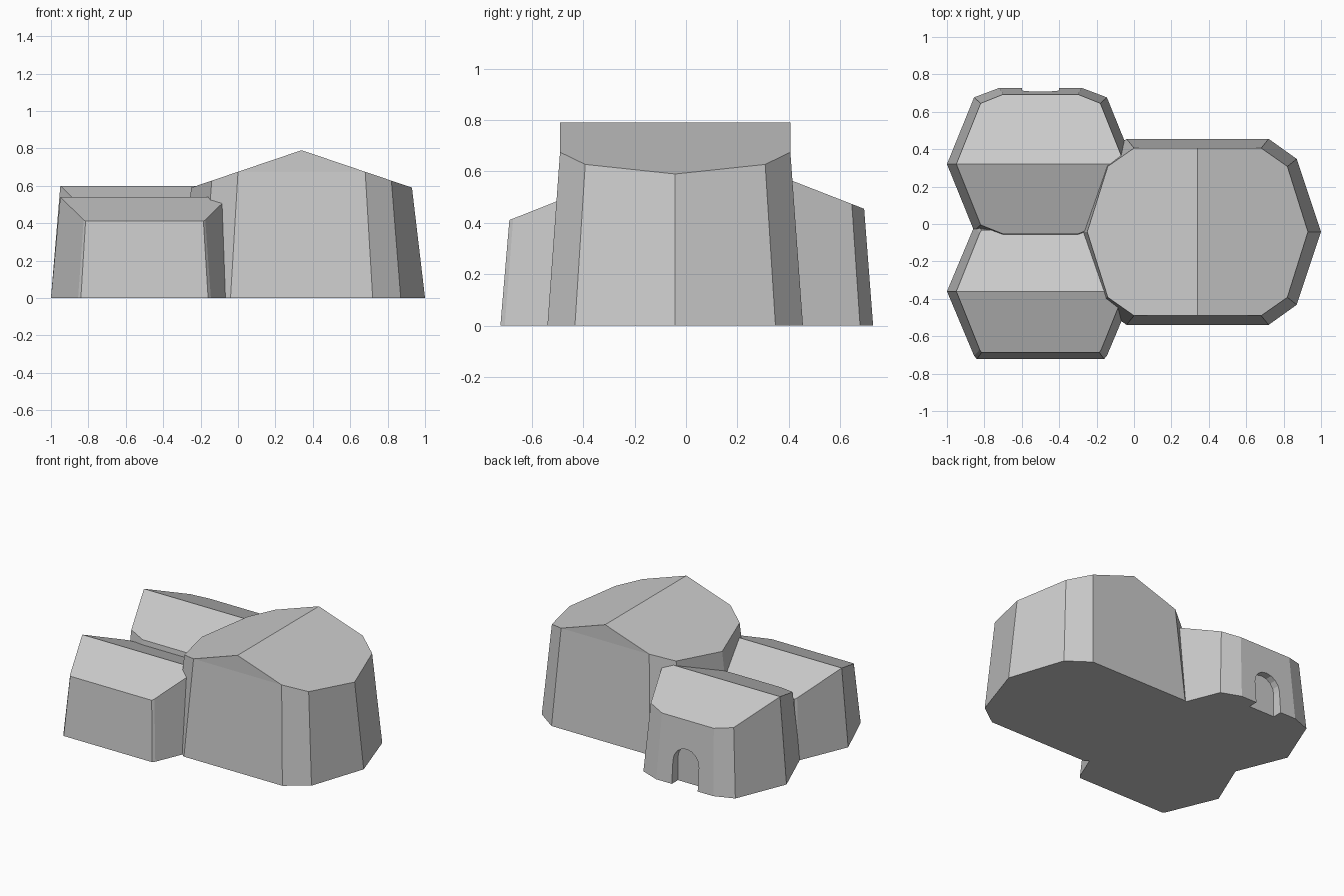
import bpy, bmesh, math

if "Cube" in bpy.data.objects:
    bpy.data.objects.remove(bpy.data.objects["Cube"])


def mirror_loop(q):
    """Mirror a quarter outline (starting on the x axis) into a full loop."""
    return (q + [(-x, y) for x, y in reversed(q)]
            + [(-x, -y) for x, y in q[1:]]
            + [(x, -y) for x, y in reversed(q[1:])])


def make_object(name, bm):
    bmesh.ops.recalc_face_normals(bm, faces=bm.faces)
    me = bpy.data.meshes.new(name)
    bm.to_mesh(me)
    bm.free()
    ob = bpy.data.objects.new(name, me)
    bpy.context.collection.objects.link(ob)
    return ob


def block(name, centre, base_q, roof_q, ridge_z, slope, ridge_axis):
    """Tapered many-sided block with a two-pitch roof."""
    cx, cy = centre
    base, roof = mirror_loop(base_q), mirror_loop(roof_q)
    n, k = len(base), len(base_q)
    bm = bmesh.new()
    lo = [bm.verts.new((cx + x, cy + y, 0)) for x, y in base]
    hi = [bm.verts.new((cx + x, cy + y,
          ridge_z - slope * abs(y if ridge_axis == 'X' else x))) for x, y in roof]
    bm.faces.new(lo[::-1])
    for i in range(n):
        j = (i + 1) % n
        bm.faces.new((lo[i], lo[j], hi[j], hi[i]))
    if ridge_axis == 'X':
        bm.faces.new(hi[:n // 2 + 1])
        bm.faces.new(hi[n // 2:] + hi[:1])
    else:
        # gable triangles above the long walls
        ye = roof_q[-1][1]
        a = bm.verts.new((cx, cy + ye, ridge_z))
        b = bm.verts.new((cx, cy - ye, ridge_z))
        s = k - 1 + n // 2
        bm.faces.new((hi[k - 1], hi[k], a))
        bm.faces.new((hi[s], hi[s + 1], b))
        bm.faces.new([a] + hi[k:s + 1] + [b])
        bm.faces.new([b] + hi[s + 1:] + hi[:k] + [a])
    return make_object(name, bm)


def boolean(target, other, op):
    m = target.modifiers.new(op.lower(), 'BOOLEAN')
    m.operation, m.solver, m.object = op, 'EXACT', other
    bpy.context.view_layer.objects.active = target
    bpy.ops.object.modifier_apply(modifier=m.name)
    bpy.data.objects.remove(other, do_unlink=True)


# main hall, ridge running front to back
hall = block("house_walls_and_roofs", (0.34, -0.042),
             [(0.66, 0), (0.53, 0.39), (0.38, 0.497)],
             [(0.59, 0), (0.48, 0.35), (0.34, 0.448)], 0.79, 0.339, 'Y')

# two side rooms, ridges running left to right
front_room = block("front_room", (-0.5, -0.36),
                   [(0.5, 0), (0.355, 0.345), (0.34, 0.362)],
                   [(0.45, 0), (0.325, 0.312), (0.315, 0.327)], 0.54, 0.395, 'X')
back_room = block("back_room", (-0.5, 0.32),
                  [(0.5, 0), (0.355, 0.357), (0.22, 0.408)],
                  [(0.45, 0), (0.32, 0.325), (0.2, 0.373)], 0.6, 0.39, 'X')

boolean(hall, front_room, 'UNION')
boolean(hall, back_room, 'UNION')

# arched doorway niche in the back wall
bm = bmesh.new()
arch = [(-0.4, -0.1)] + [(-0.5 + 0.1 * math.cos(t * math.pi / 8),
                          0.16 + 0.1 * math.sin(t * math.pi / 8))
                         for t in range(9)] + [(-0.6, -0.1)]
near, far = ([bm.verts.new((x, y, z)) for x, z in arch] for y in (0.66, 0.9))
bm.faces.new(near)
bm.faces.new(far)
for i in range(len(arch)):
    j = (i + 1) % len(arch)
    bm.faces.new((near[i], near[j], far[j], far[i]))
door = make_object("doorway_cutter", bm)
door.hide_render = True
boolean(hall, door, 'DIFFERENCE')
